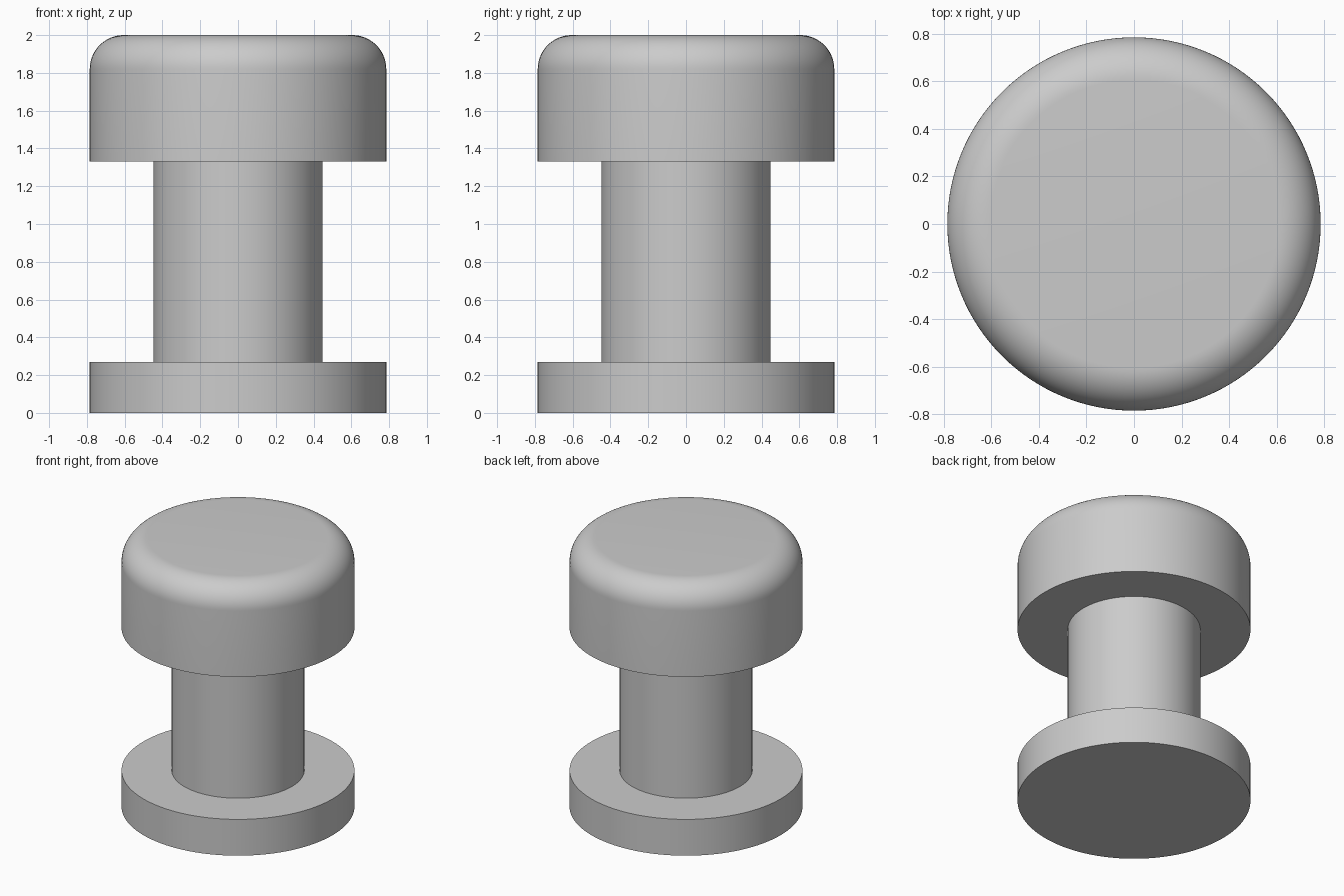
import bpy
import bmesh
from math import sin, cos, pi, radians

cube = bpy.data.objects.get("Cube")
if cube:
    bpy.data.objects.remove(cube, do_unlink=True)

SEGMENTS = 128
FLANGE_R = 0.785
SHAFT_R = 0.447
FILLET_R = 0.18
BASE_TOP = 0.27
CAP_BOTTOM = 1.33
TOP = 2.0

grey = bpy.data.materials.new("plain grey")
grey.use_nodes = True
colour = (0.6, 0.6, 0.6, 1)
grey.diffuse_color = colour
grey.node_tree.nodes["Principled BSDF"].inputs["Base Color"].default_value = colour


def lathe(name, profile):
    """Revolve (radius, height) points about z; radius 0 closes a disc."""
    bm = bmesh.new()
    rings = []
    for r, z in profile:
        if r == 0:
            rings.append([bm.verts.new((0, 0, z))] * SEGMENTS)
        else:
            angles = [2 * pi * i / SEGMENTS for i in range(SEGMENTS)]
            rings.append([bm.verts.new((r * cos(a), r * sin(a), z)) for a in angles])
    for low, high in zip(rings, rings[1:]):
        for i in range(SEGMENTS):
            j = (i + 1) % SEGMENTS
            corners = dict.fromkeys((low[i], low[j], high[j], high[i]))
            bm.faces.new(list(corners))
    mesh = bpy.data.meshes.new(name)
    bm.to_mesh(mesh)
    bm.free()
    mesh.materials.append(grey)
    obj = bpy.data.objects.new(name, mesh)
    bpy.context.collection.objects.link(obj)
    bpy.ops.object.select_all(action='DESELECT')
    obj.select_set(True)
    bpy.context.view_layer.objects.active = obj
    bpy.ops.object.shade_smooth_by_angle(angle=radians(30))
    return obj


# Flat base disc
lathe("base_flange", [(0, 0), (FLANGE_R, 0), (FLANGE_R, BASE_TOP), (SHAFT_R, BASE_TOP)])

# Narrow shaft, open where it meets the discs
lathe("shaft", [(SHAFT_R, BASE_TOP), (SHAFT_R, CAP_BOTTOM)])

# Thick cap with a rounded upper rim
STEPS = 16
rim = []
for i in range(STEPS + 1):
    a = pi / 2 * i / STEPS
    rim.append((FLANGE_R - FILLET_R + FILLET_R * cos(a), TOP - FILLET_R + FILLET_R * sin(a)))
lathe("cap", [(SHAFT_R, CAP_BOTTOM), (FLANGE_R, CAP_BOTTOM)] + rim + [(0, TOP)])
